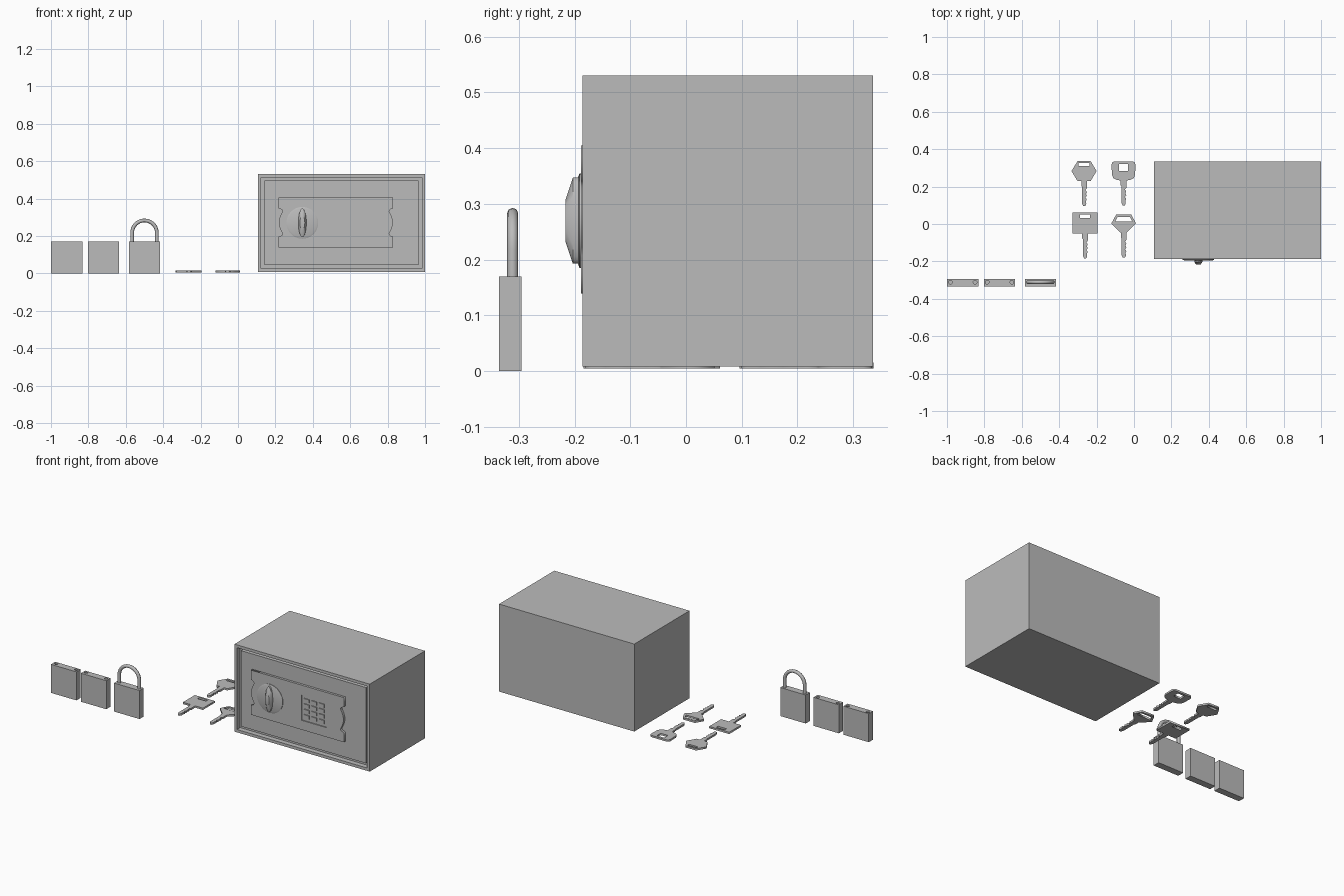
import bpy, bmesh, math
from mathutils import Matrix

cube = bpy.data.objects.get("Cube")
if cube:
    bpy.data.objects.remove(cube, do_unlink=True)

steel = bpy.data.materials.new("grey steel")
steel.use_nodes = True
GREY = (0.5, 0.5, 0.5, 1)
steel.diffuse_color = GREY
steel.node_tree.nodes["Principled BSDF"].inputs["Base Color"].default_value = GREY


def add(name, bm):
    """Turn a bmesh into a grey object."""
    bmesh.ops.recalc_face_normals(bm, faces=bm.faces)
    mesh = bpy.data.meshes.new(name)
    bm.to_mesh(mesh)
    bm.free()
    mesh.materials.append(steel)
    ob = bpy.data.objects.new(name, mesh)
    bpy.context.collection.objects.link(ob)
    return ob


def box_bm(x0, x1, y0, y1, z0, z1):
    bm = bmesh.new()
    m = Matrix.Translation(((x0 + x1) / 2, (y0 + y1) / 2, (z0 + z1) / 2))
    bmesh.ops.create_cube(bm, size=1, matrix=m @ Matrix.Diagonal((x1 - x0, y1 - y0, z1 - z0, 1)))
    return bm


def smooth(ob):
    bpy.ops.object.select_all(action='DESELECT')
    ob.select_set(True)
    bpy.context.view_layer.objects.active = ob
    bpy.ops.object.shade_smooth_by_angle(angle=math.radians(35))


def outline_plate(name, loops, thickness, matrix):
    """Flat plate from an outline, with further loops as holes."""
    cu = bpy.data.curves.new(name, 'CURVE')
    cu.dimensions = '2D'
    cu.fill_mode = 'BOTH'
    cu.extrude = thickness / 2
    for loop in loops:
        sp = cu.splines.new('POLY')
        sp.points.add(len(loop) - 1)
        for p, (x, y) in zip(sp.points, loop):
            p.co = (x, y, 0, 1)
        sp.use_cyclic_u = True
    temp = bpy.data.objects.new(name, cu)
    bpy.context.collection.objects.link(temp)
    bpy.context.view_layer.update()
    bm = bmesh.new()
    bm.from_mesh(temp.to_mesh())
    temp.to_mesh_clear()
    bpy.data.objects.remove(temp, do_unlink=True)
    bmesh.ops.remove_doubles(bm, verts=bm.verts, dist=1e-5)
    bm.transform(matrix)
    return add(name, bm)


def loft(name, cx, cz, rings, n=32):
    """Elliptic rings (y, half width, half height) joined along y."""
    bm = bmesh.new()
    rows = []
    for y, sx, sz in rings:
        rows.append([bm.verts.new((cx + sx * math.cos(2 * math.pi * i / n), y,
                                   cz + sz * math.sin(2 * math.pi * i / n))) for i in range(n)])
    for a, b in zip(rows, rows[1:]):
        for i in range(n):
            bm.faces.new((a[i], a[(i + 1) % n], b[(i + 1) % n], b[i]))
    bm.faces.new(rows[0])
    bm.faces.new(rows[-1])
    return add(name, bm)


def cut(ob, cutter):
    mod = ob.modifiers.new("cut", 'BOOLEAN')
    mod.object = cutter
    mod.solver = 'EXACT'
    cutter.hide_render = True
    cutter.hide_viewport = True


# Safe body with a recessed front
FRONT = -0.186
bm = box_bm(0.107, 1.0, FRONT, 0.335, 0.008, 0.53)
face = min(bm.faces, key=lambda f: f.calc_center_median().y)
bmesh.ops.inset_individual(bm, faces=[face], thickness=0.024)
back = bmesh.ops.extrude_discrete_faces(bm, faces=[face])["faces"][0]
bmesh.ops.translate(bm, verts=back.verts, vec=(0, 0.03, 0))
add("safe_body", bm)
add("safe_door", box_bm(0.142, 0.966, FRONT + 0.012, FRONT + 0.04, 0.044, 0.496))

# Control plate with bowed sides
px, pz, w, h = 0.523, 0.272, 0.307, 0.133
side = [(w, -h), (w, -0.077), (w - 0.018, -0.069)]
side += [(w - 0.022 + 0.02 * math.cos(t * math.pi / 12), 0.06 * t / 6) for t in range(-6, 7)]
side += [(w - 0.018, 0.069), (w, 0.077), (w, h)]
outline = side + [(-x, -z) for x, z in side]
stand = Matrix.Rotation(math.pi / 2, 4, 'X')
plate = outline_plate("control_plate", [outline], 0.016,
                      Matrix.Translation((px, FRONT + 0.006, pz)) @ stand)

# Keypad recess and buttons
pad = [(0.55, 0.195), (0.715, 0.195), (0.732, 0.225), (0.732, 0.315), (0.715, 0.345), (0.55, 0.345)]
pad_cutter = outline_plate("keypad_cutter", [pad], 0.02,
                           Matrix.Translation((0, FRONT - 0.006, 0)) @ stand)
cut(plate, pad_cutter)
for row in range(4):
    for col in range(3):
        x, z = 0.565 + col * 0.05, 0.213 + row * 0.032
        add("keypad_button", box_bm(x, x + 0.035, FRONT - 0.002, FRONT + 0.006, z, z + 0.02))

# Turning knob
KX, KZ = 0.344, 0.27
smooth(loft("knob_base", KX, KZ, [(FRONT, 0.085, 0.085), (-0.191, 0.085, 0.085), (-0.194, 0.077, 0.077)]))
smooth(loft("knob_grip", KX, KZ, [(-0.19, 0.022, 0.077), (-0.203, 0.021, 0.077), (-0.216, 0.013, 0.038)]))


# Padlocks
def lock_body(cx, holes):
    ob = add("padlock_body", box_bm(cx - 0.084, cx + 0.084, -0.335, -0.295, 0, 0.17))
    if holes:
        bm = bmesh.new()
        for s in (-1, 1):
            bmesh.ops.create_cone(bm, cap_ends=True, segments=16, radius1=0.01, radius2=0.01, depth=0.1,
                                  matrix=Matrix.Translation((cx + s * 0.066, -0.311, 0.17)))
        cut(ob, add("shackle_hole_cutter", bm))


lock_body(-0.916, True)
lock_body(-0.719, True)
lock_body(-0.5, False)

# Shackle swept along an arch
arch = [(-0.066, 0.15)]
arch += [(-0.066 * math.cos(i * math.pi / 16), 0.217 + 0.066 * math.sin(i * math.pi / 16)) for i in range(17)]
arch += [(0.066, 0.15)]
cu = bpy.data.curves.new("padlock_shackle", 'CURVE')
cu.dimensions = '3D'
cu.bevel_depth = 0.01
cu.bevel_resolution = 2
sp = cu.splines.new('POLY')
sp.points.add(len(arch) - 1)
for p, (x, z) in zip(sp.points, arch):
    p.co = (x - 0.5, -0.311, z, 1)
cu.materials.append(steel)
shackle = bpy.data.objects.new("padlock_shackle", cu)
bpy.context.collection.objects.link(shackle)


# Keys: half outline of the head, toothed shaft and a hole
def key(name, cx, top, head, hole):
    neck = head[-1][1]
    left = [(-x, y) for x, y in head]
    shaft = [(-0.015, neck - 0.025), (-0.011, neck - 0.03), (-0.011, neck - 0.12), (-0.004, neck - 0.133),
             (0.006, neck - 0.133), (0.012, neck - 0.122)]
    for i in range(4):
        y = neck - 0.108 + i * 0.02
        shaft += [(0.007 if i % 2 else 0.01, y), (0.015, y + 0.01)]
    shaft += [(0.015, neck - 0.025)]
    outline_plate(name, [left + shaft + head[::-1], hole], 0.011,
                  Matrix.Translation((cx, top, 0.01)))


def slot(x, y0, y1, taper=0):
    return [(-x, y0), (x, y0), (x + taper, y1), (-x - taper, y1)]


round_head = [(0.05, 0), (0.06, -0.005), (0.064, -0.016), (0.062, -0.07), (0.055, -0.088),
              (0.04, -0.097), (0.015, -0.102)]
key("hexagon_key", -0.267, 0.336, [(0.035, 0), (0.067, -0.053), (0.035, -0.107), (0.015, -0.107)],
    slot(0.03, -0.011, -0.025))
key("rounded_key", -0.056, 0.334, round_head, slot(0.024, -0.014, -0.05))
key("square_key", -0.262, 0.061, [(0.066, 0), (0.066, -0.112), (0.015, -0.112)],
    slot(0.028, -0.011, -0.029))
key("tapered_key", -0.055, 0.051, [(0.04, 0), (0.066, -0.048), (0.018, -0.096), (0.015, -0.098)],
    slot(0.033, -0.013, -0.038, 0.013))
